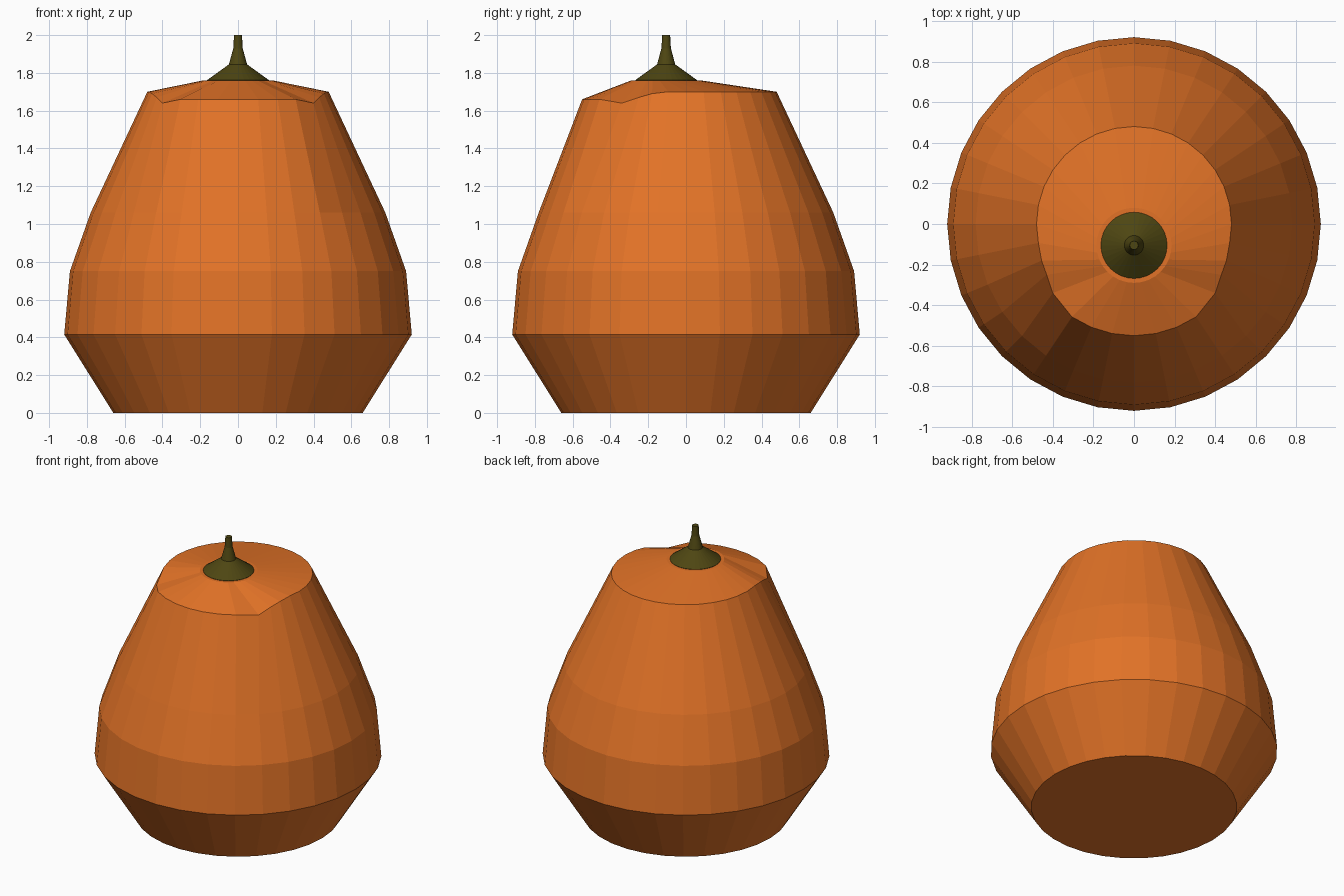
import bpy, bmesh, math

if "Cube" in bpy.data.objects:
    bpy.data.objects.remove(bpy.data.objects["Cube"])

SEG = 32
AXIS_Y = -0.105   # the stem sits a little toward the front


def material(name, rgb):
    m = bpy.data.materials.new(name)
    m.diffuse_color = (*rgb, 1.0)
    m.use_nodes = True
    m.node_tree.nodes["Principled BSDF"].inputs["Base Color"].default_value = m.diffuse_color
    return m


def circle(r, z, cy=0.0):
    """Ring of points; index 0 faces the front (-y)."""
    return [(r * math.sin(2 * math.pi * i / SEG),
             cy - r * math.cos(2 * math.pi * i / SEG), z) for i in range(SEG)]


def loft(name, rings, mat):
    """Skin a stack of rings and close both ends."""
    bm = bmesh.new()
    vs = [[bm.verts.new(p) for p in ring] for ring in rings]
    for a, b in zip(vs, vs[1:]):
        for i in range(SEG):
            j = (i + 1) % SEG
            bm.faces.new((a[i], a[j], b[j], b[i]))
    bm.faces.new(vs[0][::-1])
    bm.faces.new(vs[-1])
    bmesh.ops.recalc_face_normals(bm, faces=bm.faces)
    me = bpy.data.meshes.new(name)
    bm.to_mesh(me)
    bm.free()
    me.materials.append(mat)
    ob = bpy.data.objects.new(name, me)
    bpy.context.collection.objects.link(ob)
    return ob


orange = material("orange skin", (0.76, 0.17, 0.02))
green = material("dark olive stem", (0.076, 0.061, 0.006))

# Rim: round at the back, pulled out and down at the front, mirrored in x
rim = circle(0.48, 1.70)
front = circle(0.55, 1.66)
for i in range(4):
    rim[i] = front[i]
    rim[-i] = front[-i]
dips = {4: (0.40, -0.34, 1.64), 5: (0.43, -0.25, 1.67), 6: (0.455, -0.18, 1.69)}
for i, (x, y, z) in dips.items():
    rim[i] = (x, y, z)
    rim[-i] = (-x, y, z)

# Body with sloping cap
loft("body", [circle(0.66, 0), circle(0.92, 0.415), circle(0.89, 0.75),
              circle(0.78, 1.06), rim, circle(0.185, 1.76, AXIS_Y)], orange)

# Stem with flared base
loft("stem", [circle(r, z, AXIS_Y) for r, z in
              ((0.163, 1.755), (0.163, 1.762), (0.048, 1.845),
               (0.025, 1.93), (0.021, 2.0))], green)
